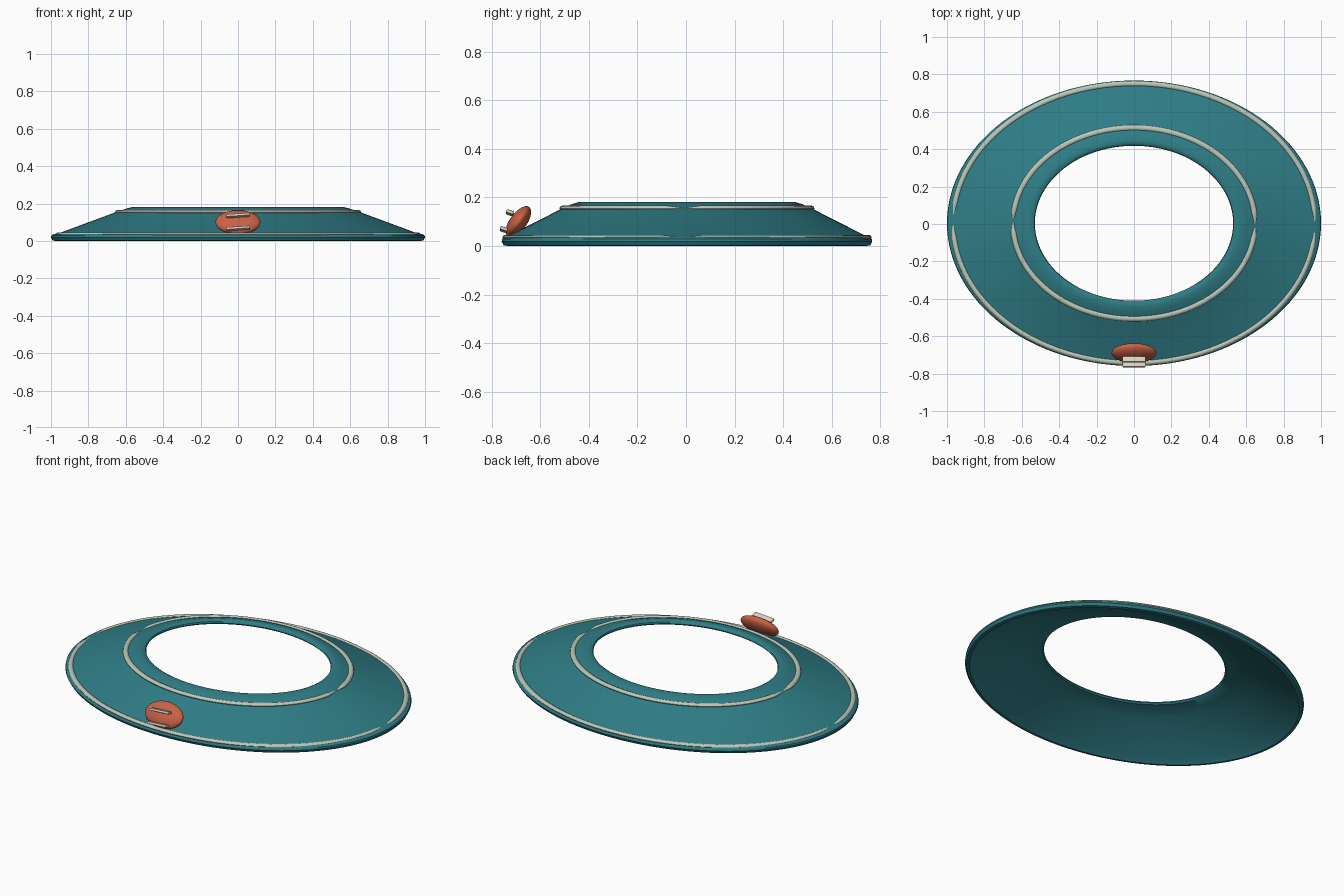
import bpy, bmesh, math
from mathutils import Matrix, Vector

if "Cube" in bpy.data.objects:
    bpy.data.objects.remove(bpy.data.objects["Cube"], do_unlink=True)

CENTRE_Y = 0.004
SEGMENTS = 128


def material(name, colour):
    mat = bpy.data.materials.new(name)
    mat.use_nodes = True
    mat.diffuse_color = (*colour, 1)
    bsdf = next(n for n in mat.node_tree.nodes if n.type == "BSDF_PRINCIPLED")
    bsdf.inputs["Base Color"].default_value = (*colour, 1)
    return mat


teal = material("teal", (0.028, 0.205, 0.238))
sage = material("pale sage", (0.50, 0.57, 0.48))
cream = material("cream", (0.72, 0.66, 0.54))
coral = material("coral", (0.58, 0.12, 0.06))


def finish(bm, name, mat, angle=40):
    bmesh.ops.recalc_face_normals(bm, faces=bm.faces)
    mesh = bpy.data.meshes.new(name)
    bm.to_mesh(mesh)
    bm.free()
    mesh.materials.append(mat)
    obj = bpy.data.objects.new(name, mesh)
    bpy.context.collection.objects.link(obj)
    bpy.ops.object.select_all(action="DESELECT")
    obj.select_set(True)
    bpy.context.view_layer.objects.active = obj
    bpy.ops.object.shade_smooth_by_angle(angle=math.radians(angle))
    return obj


def on_ellipse(rx, ry, z, a):
    return Vector((rx * math.cos(a), CENTRE_Y + ry * math.sin(a), z))


def bridge(bm, rings, closed):
    # Join neighbouring rings of equal length into quads
    count = len(rings)
    for i in range(count if closed else count - 1):
        r, s = rings[i], rings[(i + 1) % count]
        for j in range(len(r)):
            k = (j + 1) % len(r)
            bm.faces.new((r[j], r[k], s[k], s[j]))


# Hollow sloping ring, swept from a closed cross-section (x radius, y radius, z)
section = [
    (0.975, 0.738, 0.0), (0.992, 0.755, 0.003), (0.996, 0.759, 0.011),
    (1.0, 0.763, 0.018), (0.998, 0.761, 0.028), (0.985, 0.752, 0.037),
    (0.955, 0.735, 0.042), (0.65, 0.513, 0.155), (0.60, 0.475, 0.172),
    (0.565, 0.445, 0.181), (0.545, 0.427, 0.18), (0.533, 0.417, 0.174),
    (0.53, 0.414, 0.166), (0.537, 0.42, 0.158), (0.60, 0.468, 0.148),
    (0.64, 0.497, 0.135), (0.945, 0.712, 0.022),
]
bm = bmesh.new()
rings = [[bm.verts.new(on_ellipse(*p, math.tau * j / SEGMENTS))
          for j in range(SEGMENTS)] for p in section]
bridge(bm, rings, True)
finish(bm, "ring_body", teal)


# Raised trim: front and back half arcs with tapered ends
def trim_arc(name, rx, ry, z, radius, start):
    bm = bmesh.new()
    gap, steps, sides = 0.015, 72, 10
    rings = []
    for i in range(steps + 1):
        # Cosine spacing puts extra rings at the tapering ends
        t = (1 - math.cos(math.pi * i / steps)) / 2
        a = start + gap + (math.pi - 2 * gap) * t
        r = radius * min(1, 0.25 + 20 * min(t, 1 - t))
        mid = on_ellipse(rx, ry, z, a)
        out = Vector((math.cos(a) / rx, math.sin(a) / ry, 0)).normalized()
        rings.append([bm.verts.new(
            mid + r * (out * math.cos(b) + Vector((0, 0, 0.75 * math.sin(b)))))
            for b in (math.tau * k / sides for k in range(sides))])
    bridge(bm, rings, False)
    bm.faces.new(rings[0])
    bm.faces.new(rings[-1])
    finish(bm, name, sage)


for side, turn in (("back", 0), ("front", math.pi)):
    trim_arc("outer_trim_" + side, 0.966, 0.746, 0.036, 0.014, turn - 0.025)
    trim_arc("inner_trim_" + side, 0.646, 0.51, 0.155, 0.015, turn - 0.025)

# Tilted oval badge on the front slope
bm = bmesh.new()
tilt = Matrix.Rotation(math.radians(-36), 4, "X")
bmesh.ops.create_uvsphere(
    bm, u_segments=40, v_segments=24, radius=1,
    matrix=Matrix.Translation((0, -0.69, 0.1)) @ tilt
    @ Matrix.Diagonal((0.12, 0.035, 0.075, 1)))
finish(bm, "badge", coral, 60)

# Two plain raised bars across the badge
for name, y, z in (("upper_bar", -0.724, 0.136), ("lower_bar", -0.75, 0.067)):
    bm = bmesh.new()
    bmesh.ops.create_cube(
        bm, size=1,
        matrix=Matrix.Translation((0, y, z))
        @ Matrix.Rotation(math.radians(-4), 4, "Y")
        @ Matrix.Rotation(math.radians(-18), 4, "X")
        @ Matrix.Diagonal((0.125, 0.032, 0.014, 1)))
    bmesh.ops.bevel(bm, geom=bm.edges[:], offset=0.004, segments=2,
                    profile=0.5, affect="EDGES")
    finish(bm, name, cream)
